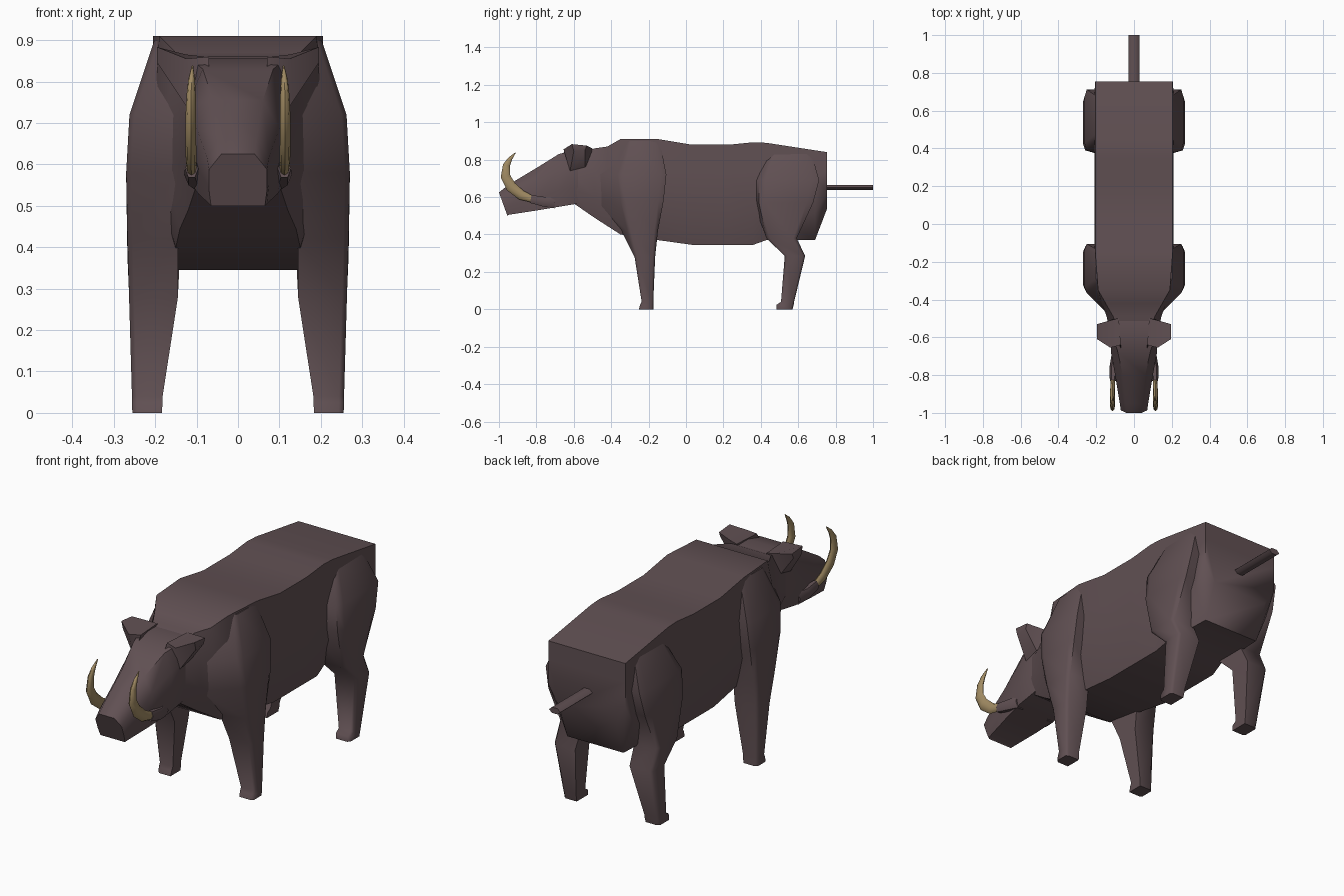
import bpy, bmesh, math
from mathutils import Vector


def material(name, rgb):
    m = bpy.data.materials.new(name)
    m.diffuse_color = (*rgb, 1)
    return m


HIDE = material("dark brown hide", (0.118, 0.080, 0.086))
IVORY = material("aged ivory", (0.36, 0.26, 0.125))


def loft(name, rings, mat, angle=55):
    """Skin a list of equal-length point rings and cap both ends."""
    bm = bmesh.new()
    vs = [[bm.verts.new(p) for p in r] for r in rings]
    n = len(rings[0])
    for a, b in zip(vs, vs[1:]):
        for i in range(n):
            j = (i + 1) % n
            bm.faces.new((a[i], a[j], b[j], b[i]))
    bm.faces.new(vs[0])
    bm.faces.new(vs[-1])
    bmesh.ops.recalc_face_normals(bm, faces=bm.faces)
    me = bpy.data.meshes.new(name)
    bm.to_mesh(me)
    bm.free()
    ob = bpy.data.objects.new(name, me)
    bpy.context.collection.objects.link(ob)
    me.materials.append(mat)
    bpy.ops.object.select_all(action='DESELECT')
    ob.select_set(True)
    bpy.context.view_layer.objects.active = ob
    bpy.ops.object.shade_smooth_by_angle(angle=math.radians(angle))
    return ob


def pair(name, rings, mat, angle=55):
    """Build a part on the right and its mirror image on the left."""
    for side, s in (("right", 1), ("left", -1)):
        loft(f"{side}_{name}", [[(s * x, y, z) for x, y, z in r] for r in rings], mat, angle)


def section(y, top, bottom, wt, wm, wb, lean=0):
    """Eight-sided symmetric cross-section; lean slides the lower edge back."""
    h = top - bottom
    half = [(wt, top, 0), (wm, top - 0.3 * h, lean * 0.3),
            (wm, bottom + 0.3 * h, lean * 0.7), (wb, bottom, lean)]
    right = [(x, y + d, z) for x, z, d in half]
    return right + [(-x, yy, z) for x, yy, z in reversed(right)]


# Barrel body, with the neck narrowing towards the head
loft("body", [section(*s) for s in (
    (-0.62, 0.81, 0.58, 0.08, 0.115, 0.09),
    (-0.49, 0.86, 0.49, 0.11, 0.145, 0.12),
    (-0.42, 0.87, 0.445, 0.15, 0.17, 0.14),
    (-0.35, 0.91, 0.40, 0.19, 0.20, 0.15),
    (-0.15, 0.91, 0.37, 0.205, 0.21, 0.16),
    (0.03, 0.88, 0.345, 0.205, 0.21, 0.17),
    (0.23, 0.88, 0.345, 0.205, 0.21, 0.17),
    (0.36, 0.893, 0.345, 0.205, 0.21, 0.17),
    (0.43, 0.89, 0.37, 0.205, 0.21, 0.16),
    (0.69, 0.85, 0.37, 0.205, 0.21, 0.15),
    (0.755, 0.84, 0.54, 0.205, 0.205, 0.15))], HIDE)

# Wedge-shaped head and blunt snout
loft("head", [section(*s) for s in (
    (-0.50, 0.85, 0.60, 0.10, 0.11, 0.09),
    (-0.58, 0.855, 0.565, 0.115, 0.125, 0.11),
    (-0.68, 0.83, 0.548, 0.085, 0.122, 0.11),
    (-0.80, 0.755, 0.528, 0.06, 0.10, 0.095),
    (-0.95, 0.665, 0.505, 0.045, 0.075, 0.07),
    (-1.00, 0.625, 0.50, 0.04, 0.07, 0.065, 0.045))], HIDE)

# Thick ears pointing outwards
pair("ear", [
    [(0.07, -0.68, 0.80), (0.08, -0.49, 0.80), (0.08, -0.50, 0.86), (0.07, -0.64, 0.86)],
    [(0.125, -0.62, 0.74), (0.13, -0.54, 0.76), (0.125, -0.51, 0.865), (0.125, -0.655, 0.855)],
    [(0.195, -0.60, 0.845), (0.195, -0.54, 0.85), (0.195, -0.53, 0.875), (0.195, -0.61, 0.883)]],
    HIDE, 40)


def leg_ring(z, y0, y1, x0, x1, wedge):
    """Leg cross-section; wedge runs the inner front corner forward."""
    c = (y1 - y0) * 0.12
    return [(x1 - 0.012, y0, z), (x1, y0 + c, z), (x1, y1 - c, z),
            (x1 - 0.012, y1, z), (x0, y1, z), (x0, y0 - wedge, z)]


# Straight front legs with broad shoulders
pair("front_leg", [leg_ring(*r) for r in (
    (0.90, -0.31, -0.14, 0.10, 0.202, 0.04),
    (0.72, -0.365, -0.105, 0.12, 0.262, 0.13),
    (0.58, -0.35, -0.12, 0.13, 0.27, 0.13),
    (0.42, -0.315, -0.15, 0.145, 0.267, 0.03),
    (0.28, -0.275, -0.165, 0.145, 0.263, 0),
    (0.04, -0.237, -0.175, 0.182, 0.256, 0),
    (0.025, -0.245, -0.175, 0.182, 0.256, 0),
    (0.0, -0.252, -0.175, 0.184, 0.255, 0))], HIDE)

# Hind legs with a bent hock
pair("hind_leg", [leg_ring(*r) for r in (
    (0.84, 0.45, 0.67, 0.10, 0.202, 0.04),
    (0.69, 0.39, 0.712, 0.12, 0.262, 0.04),
    (0.57, 0.39, 0.68, 0.13, 0.27, 0.03),
    (0.38, 0.43, 0.592, 0.14, 0.267, 0),
    (0.285, 0.528, 0.637, 0.145, 0.263, 0),
    (0.04, 0.508, 0.578, 0.182, 0.256, 0),
    (0.025, 0.485, 0.576, 0.182, 0.256, 0),
    (0.0, 0.483, 0.57, 0.184, 0.255, 0))], HIDE)


def tube(path, sides):
    """Rings around a path in the y-z plane: (x, y, z, half width, half depth)."""
    rings = []
    for i, (x, y, z, w, d) in enumerate(path):
        a, b = path[max(i - 1, 0)], path[min(i + 1, len(path) - 1)]
        t = Vector((0, b[1] - a[1], b[2] - a[2])).normalized()
        ring = []
        for k in range(sides):
            ang = 2 * math.pi * k / sides
            ring.append((x + w * math.cos(ang), y - d * math.sin(ang) * t.z,
                         z + d * math.sin(ang) * t.y))
        rings.append(ring)
    return rings


# Lip stubs holding the tusks
pair("lip", tube([(0.09, -0.70, 0.57, 0.03, 0.035), (0.108, -0.76, 0.575, 0.022, 0.03),
                  (0.112, -0.83, 0.59, 0.016, 0.025)], 6), HIDE)

# Curved tusks sweeping up to a point
pair("tusk", tube([(0.112, -0.815, 0.587, 0.012, 0.017), (0.113, -0.88, 0.61, 0.013, 0.026),
                   (0.114, -0.935, 0.655, 0.013, 0.029), (0.114, -0.965, 0.71, 0.013, 0.026),
                   (0.113, -0.96, 0.77, 0.011, 0.019), (0.112, -0.94, 0.805, 0.008, 0.011),
                   (0.11, -0.912, 0.837, 0.002, 0.002)], 8), IVORY)

# Stiff straight tail
loft("tail", tube([(0, 0.70, 0.651, 0.03, 0.016), (0, 1.0, 0.651, 0.03, 0.016)], 6), HIDE)
